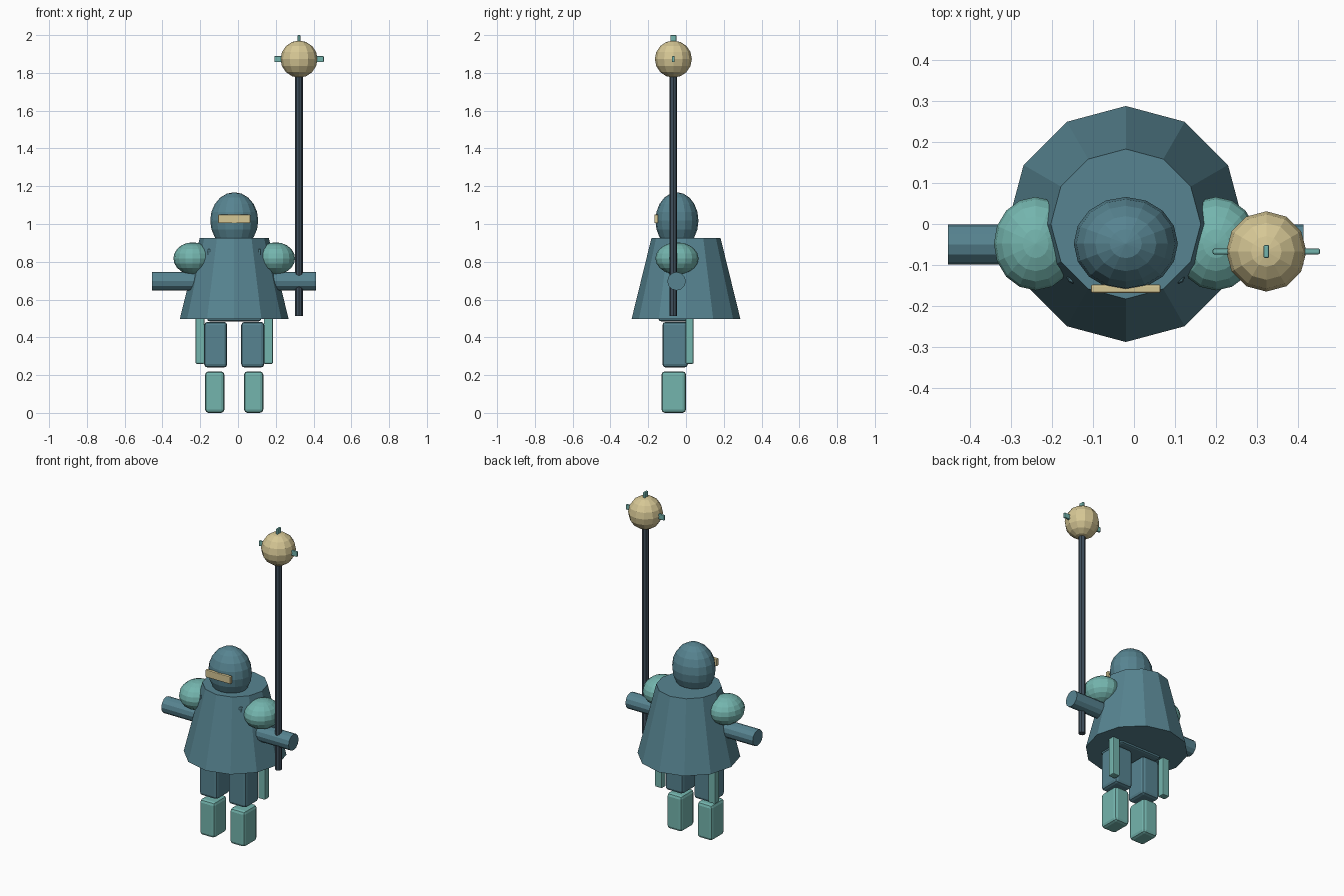
import bpy, bmesh, math
from mathutils import Matrix, Vector

if "Cube" in bpy.data.objects:
    bpy.data.objects.remove(bpy.data.objects["Cube"])


def material(name, hex_code):
    lin = []
    for i in (0, 2, 4):
        c = int(hex_code[i:i + 2], 16) / 255
        lin.append(c / 12.92 if c <= 0.04045 else ((c + 0.055) / 1.055) ** 2.4)
    m = bpy.data.materials.new(name)
    m.diffuse_color = (*lin, 1)
    m.use_nodes = True
    m.node_tree.nodes["Principled BSDF"].inputs["Base Color"].default_value = m.diffuse_color
    return m


BLUE = material("steel_blue", "578491")
TEAL = material("light_teal", "74B5AE")
TAN = material("pale_gold", "D6C795")
DARK = material("dark_slate", "3F4F5C")
CX = -0.02  # middle of the figure; the staff pushes it off the origin


def finish(name, bm, mat):
    bmesh.ops.recalc_face_normals(bm, faces=bm.faces)
    me = bpy.data.meshes.new(name)
    bm.to_mesh(me)
    bm.free()
    me.materials.append(mat)
    ob = bpy.data.objects.new(name, me)
    bpy.context.collection.objects.link(ob)
    return ob


def box(name, lo, hi, mat, bevel=0.0):
    lo, hi = Vector(lo), Vector(hi)
    bm = bmesh.new()
    bmesh.ops.create_cube(bm, size=1)
    bmesh.ops.scale(bm, vec=hi - lo, verts=bm.verts)
    bmesh.ops.translate(bm, vec=(lo + hi) / 2, verts=bm.verts)
    ob = finish(name, bm, mat)
    if bevel:
        mod = ob.modifiers.new("rounded_edges", 'BEVEL')
        mod.width, mod.segments = bevel, 2
    return ob


def ball(name, centre, radii, mat, seg, rings):
    bm = bmesh.new()
    bmesh.ops.create_uvsphere(bm, u_segments=seg, v_segments=rings, radius=1)
    bmesh.ops.scale(bm, vec=radii, verts=bm.verts)
    bmesh.ops.translate(bm, vec=centre, verts=bm.verts)
    return finish(name, bm, mat)


def tube(name, start, end, r1, r2, mat, sides):
    a, b = Vector(start), Vector(end)
    bm = bmesh.new()
    rot = (b - a).to_track_quat('Z', 'Y').to_matrix().to_4x4()
    bmesh.ops.create_cone(bm, cap_ends=True, segments=sides, radius1=r1, radius2=r2,
                          depth=(b - a).length, matrix=Matrix.Translation((a + b) / 2) @ rot)
    return finish(name, bm, mat)


# Body: flared cloak over a torso block
tube("cloak", (CX, 0, 0.497), (CX, 0, 0.925), 0.288, 0.183, BLUE, 12)
box("torso", (CX - 0.143, -0.145, 0.485), (CX + 0.143, 0.04, 0.87), BLUE, 0.012)

# Helmet and visor
ball("helmet", (CX, -0.048, 1.018), (0.127, 0.114, 0.15), BLUE, 16, 10)
box("visor", (CX - 0.085, -0.168, 1.005), (CX + 0.085, -0.148, 1.05), TAN, 0.004)

# Mirrored limbs and armour
for side, s in (("left", -1), ("right", 1)):
    def pair_box(part, x, half, y0, y1, z0, z1, mat, bevel):
        c = CX + s * x
        box(f"{side}_{part}", (c - half, y0, z0), (c + half, y1, z1), mat, bevel)

    ball(f"{side}_shoulder", (CX + s * 0.22, -0.048, 0.818), (0.102, 0.114, 0.085), TEAL, 16, 10)
    tube(f"{side}_arm", (CX + s * 0.1, -0.05, 0.697), (CX + s * 0.434, -0.05, 0.697),
         0.049, 0.049, BLUE, 12)
    pair_box("thigh", 0.098, 0.061, -0.125, 0.01, 0.24, 0.482, BLUE, 0.018)
    pair_box("boot", 0.103, 0.051, -0.13, 0.0, 0.0, 0.22, TEAL, 0.018)
    pair_box("hip_plate", 0.181, 0.024, -0.002, 0.04, 0.26, 0.52, TEAL, 0.006)

# Staff with a spiked ball head
SX, SY, SZ = 0.323, -0.067, 1.873
tube("staff", (SX, SY, 0.513), (SX, SY, 1.82), 0.02, 0.02, DARK, 8)
ball("staff_ball", (SX, SY, SZ), (0.098, 0.098, 0.098), TAN, 12, 8)
box("top_spike", (SX - 0.007, SY - 0.016, SZ + 0.06), (SX + 0.007, SY + 0.016, 2.0), TEAL, 0.004)
for side, s in (("left", -1), ("right", 1)):
    c = SX + s * 0.098
    box(f"{side}_spike", (c - 0.033, SY - 0.007, SZ - 0.016),
        (c + 0.033, SY + 0.007, SZ + 0.016), TEAL, 0.004)
